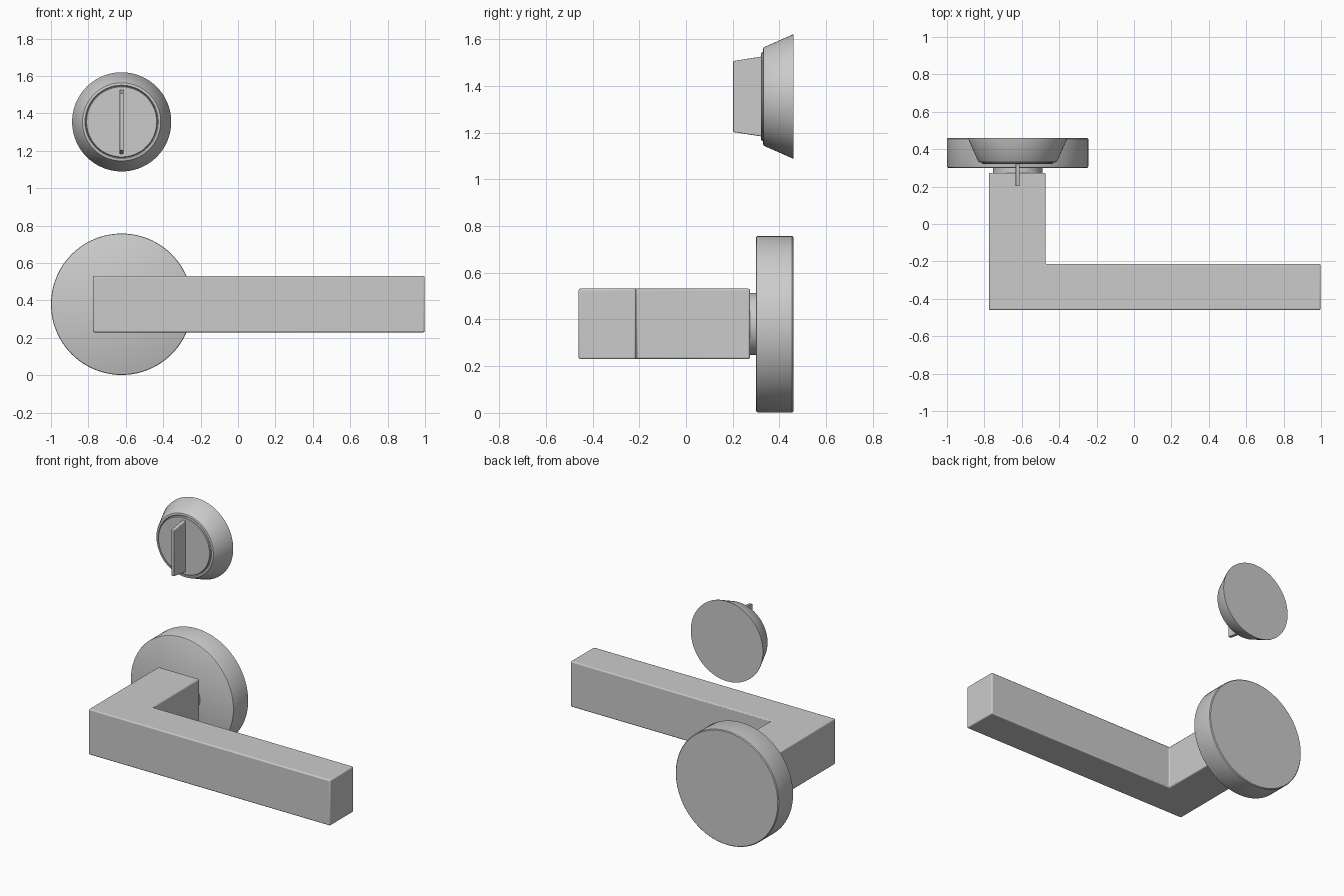
import bpy, bmesh, math
from mathutils import Vector

if "Cube" in bpy.data.objects:
    bpy.data.objects.remove(bpy.data.objects["Cube"])

CX = -0.622          # shared axis of rosette and thumb turn
LEVER_Z, TURN_Z = 0.38, 1.355


def finish(name, bm, bevel=0.0):
    bmesh.ops.recalc_face_normals(bm, faces=bm.faces)
    me = bpy.data.meshes.new(name)
    bm.to_mesh(me)
    bm.free()
    ob = bpy.data.objects.new(name, me)
    bpy.context.collection.objects.link(ob)
    bpy.ops.object.select_all(action='DESELECT')
    bpy.context.view_layer.objects.active = ob
    ob.select_set(True)
    if bevel:
        mod = ob.modifiers.new("soft_edges", 'BEVEL')
        mod.width = bevel
        mod.segments = 3
        mod.limit_method = 'ANGLE'
    bpy.ops.object.shade_smooth_by_angle(angle=math.radians(35))
    return ob


def lathe(name, profile, z, steps=96):
    """Spin (radius, y) points round the y direction at height z."""
    bm = bmesh.new()
    vs = [bm.verts.new((CX + r, y, z)) for r, y in profile]
    edges = [bm.edges.new(p) for p in zip(vs, vs[1:])]
    bmesh.ops.spin(bm, geom=vs + edges, cent=(CX, 0, z), axis=(0, 1, 0),
                   angle=math.tau, steps=steps)
    bmesh.ops.remove_doubles(bm, verts=bm.verts, dist=1e-4)
    return finish(name, bm)


def extrude(name, points, depth, bevel):
    """Fill an outline and push it along the depth vector."""
    bm = bmesh.new()
    face = bm.faces.new([bm.verts.new(p) for p in points])
    res = bmesh.ops.extrude_face_region(bm, geom=[face])
    moved = [g for g in res["geom"] if isinstance(g, bmesh.types.BMVert)]
    bmesh.ops.translate(bm, verts=moved, vec=Vector(depth))
    return finish(name, bm, bevel)


# Round rosette with softened rims
lathe("rosette", [(0, 0.46), (0.373, 0.46), (0.378, 0.455), (0.378, 0.308),
                  (0.376, 0.303), (0.371, 0.30), (0, 0.30)], LEVER_Z)

# Short neck between rosette and lever
lathe("neck", [(0, 0.31), (0.133, 0.31), (0.133, 0.265), (0, 0.265)], LEVER_Z)

# L-shaped square lever
outline = [(-0.775, -0.46), (0.998, -0.46), (0.998, -0.214),
           (-0.473, -0.214), (-0.473, 0.274), (-0.775, 0.274)]
extrude("lever", [(x, y, 0.23) for x, y in outline], (0, 0, 0.302), 0.008)

# Tapered thumb turn base with a fine groove round its centre disc
lathe("turn_base", [(0, 0.46), (0.265, 0.46), (0.265, 0.456), (0.213, 0.338),
                    (0.209, 0.332), (0.203, 0.33), (0.196, 0.33),
                    (0.193, 0.333), (0.192, 0.338), (0.191, 0.338),
                    (0.190, 0.325), (0.187, 0.322), (0, 0.322)], TURN_Z)

# Thin tapered grip blade
blade = [(0.202, -0.152), (0.202, 0.152), (0.33, 0.172), (0.33, -0.172)]
extrude("turn_grip", [(CX - 0.011, y, TURN_Z + z) for y, z in blade],
        (0.022, 0, 0), 0.004)
